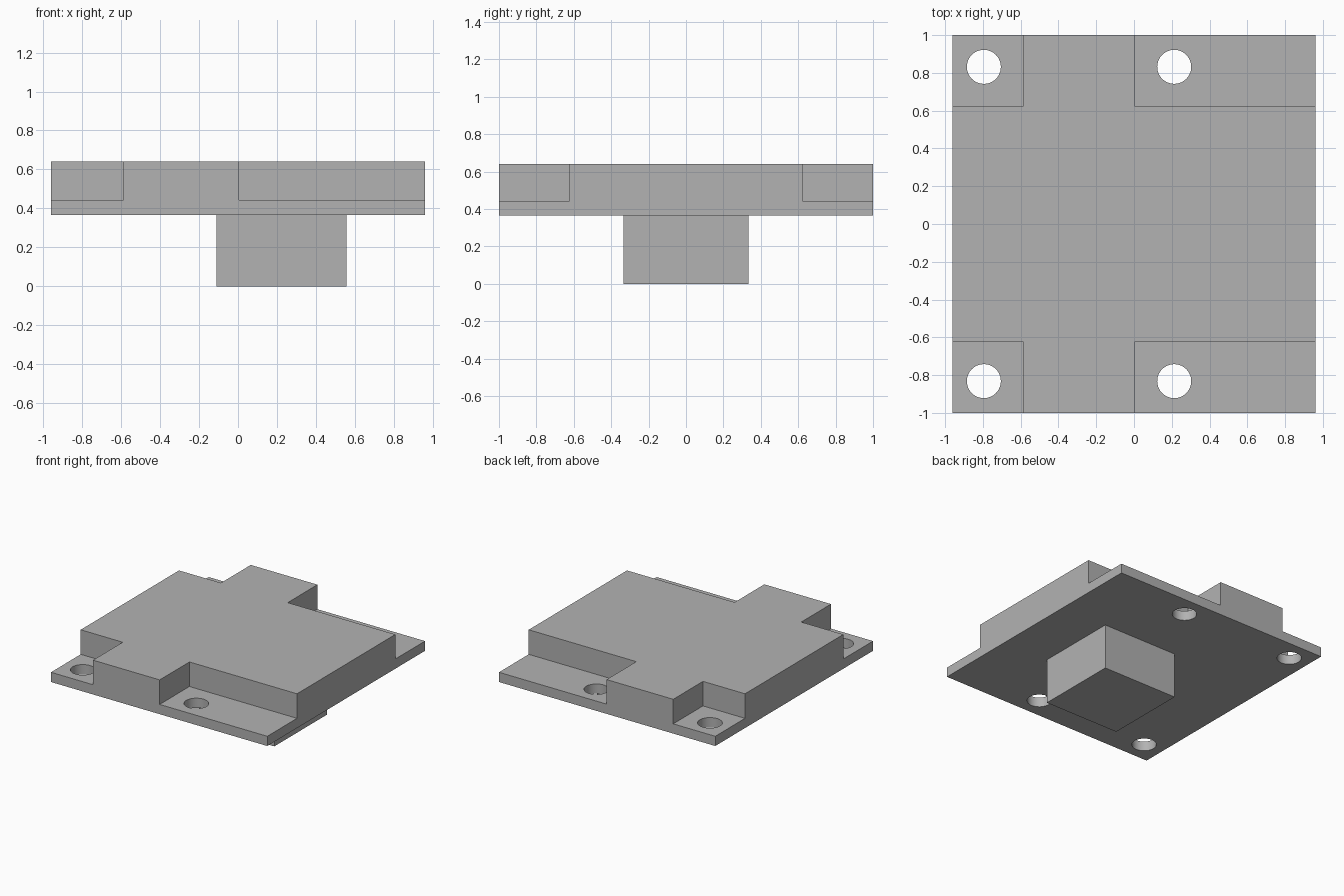
import bpy
import math

if "Cube" in bpy.data.objects:
    bpy.data.objects.remove(bpy.data.objects["Cube"], do_unlink=True)

BASE, LEDGE, TOP = 0.365, 0.443, 0.64
HALF_X, HALF_Y, STEP_Y = 0.96, 1.0, 0.623

grey = bpy.data.materials.new("plain grey")
grey.use_nodes = True
colour = (0.448, 0.448, 0.448, 1)
grey.diffuse_color = colour
grey.node_tree.nodes["Principled BSDF"].inputs["Base Color"].default_value = colour


def box(name, low, high):
    """Box spanning two opposite corners."""
    centre = [(a + b) / 2 for a, b in zip(low, high)]
    bpy.ops.mesh.primitive_cube_add(size=1, location=centre)
    obj = bpy.context.object
    obj.name = name
    obj.scale = [b - a for a, b in zip(low, high)]
    bpy.ops.object.transform_apply(location=True, rotation=False, scale=True)
    obj.data.materials.append(grey)
    return obj


def combine(target, tool, operation):
    """Apply a boolean and remove the tool object."""
    tool.hide_render = True
    mod = target.modifiers.new(tool.name, "BOOLEAN")
    mod.operation = operation
    mod.solver = "EXACT"
    mod.object = tool
    bpy.context.view_layer.objects.active = target
    bpy.ops.object.modifier_apply(modifier=mod.name)
    bpy.data.objects.remove(tool, do_unlink=True)


# Main plate with the square block underneath
plate = box("mounting_plate", (-HALF_X, -HALF_Y, BASE), (HALF_X, HALF_Y, TOP))
block = box("lower_block", (-0.11, -0.335, 0), (0.557, 0.335, BASE + 0.04))
combine(plate, block, "UNION")

# Corner recesses with a through hole in each
for side in (-1, 1):
    y_low, y_high = sorted((side * STEP_Y, side * (HALF_Y + 0.1)))
    for x_low, x_high, hole_x in ((-HALF_X - 0.1, -0.587, -0.795),
                                  (0.005, HALF_X + 0.1, 0.213)):
        recess = box("recess_cutter", (x_low, y_low, LEDGE), (x_high, y_high, TOP + 0.1))
        combine(plate, recess, "DIFFERENCE")
        bpy.ops.mesh.primitive_cylinder_add(vertices=48, radius=0.09, depth=0.4,
                                            location=(hole_x, side * 0.832, LEDGE))
        hole = bpy.context.object
        hole.data.materials.append(grey)
        combine(plate, hole, "DIFFERENCE")

# Smooth hole walls, crisp edges
bpy.ops.object.select_all(action="DESELECT")
plate.select_set(True)
bpy.context.view_layer.objects.active = plate
bpy.ops.object.shade_smooth_by_angle(angle=math.radians(30))
